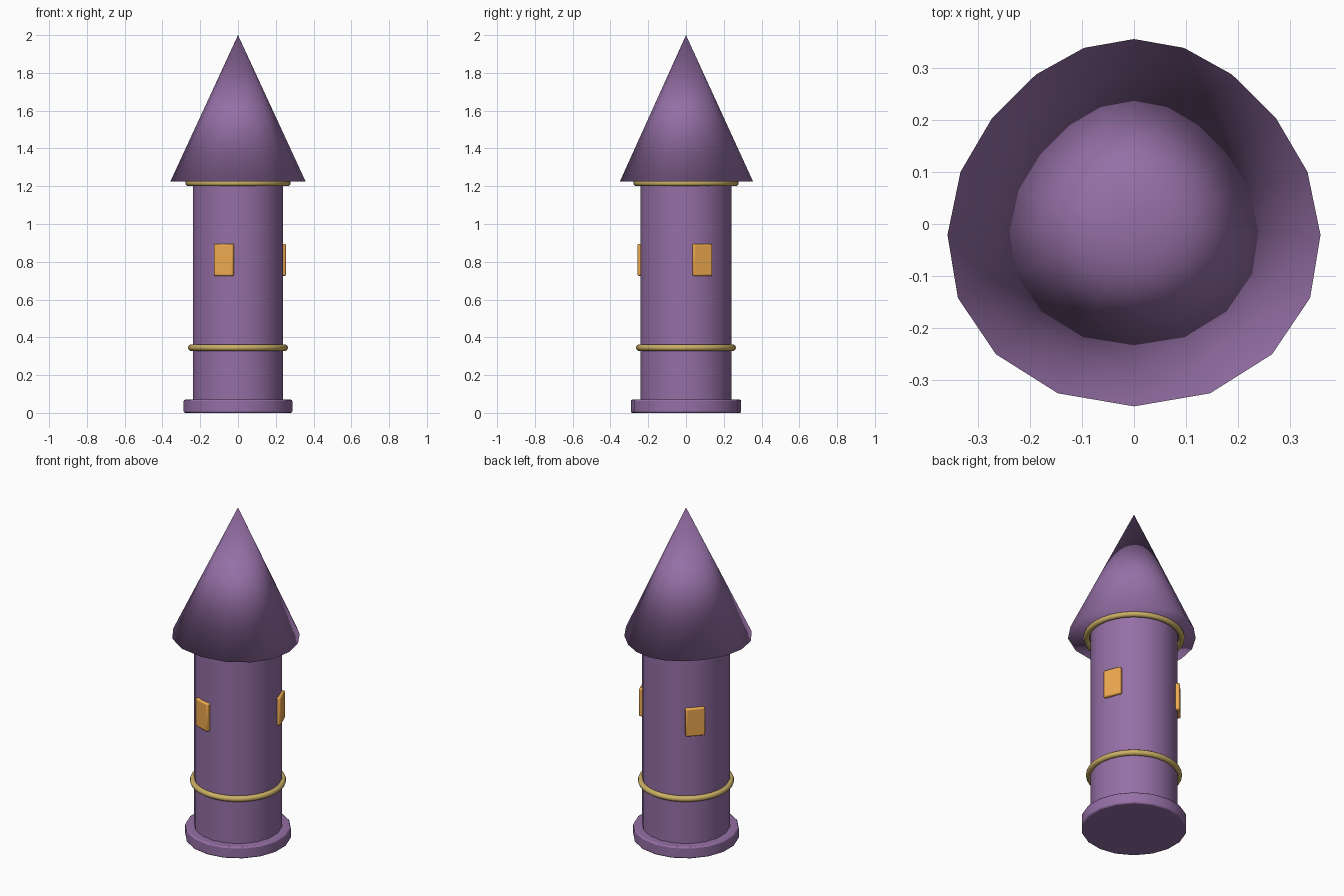
import bpy, bmesh, math

if "Cube" in bpy.data.objects:
    bpy.data.objects.remove(bpy.data.objects["Cube"])

def material(name, rgb):
    m = bpy.data.materials.new(name)
    m.diffuse_color = (*rgb, 1)
    m.use_nodes = True
    m.node_tree.nodes["Principled BSDF"].inputs["Base Color"].default_value = m.diffuse_color
    return m

PURPLE = material("purple", (0.30, 0.16, 0.38))
GOLD = material("gold", (0.60, 0.43, 0.13))
GLOW = material("window_orange", (0.85, 0.40, 0.08))

def finish(name, mat, bevel=0.0):
    ob = bpy.context.object
    ob.name = name
    ob.data.materials.append(mat)
    if bevel:
        b = ob.modifiers.new("bevel", 'BEVEL')
        b.width, b.segments = bevel, 2
        b.limit_method, b.angle_limit = 'ANGLE', math.radians(50)
    bpy.ops.object.shade_smooth_by_angle(angle=math.radians(40))
    return ob

def drum(name, radius, z0, z1, bevel=0.0):
    bpy.ops.mesh.primitive_cylinder_add(vertices=18, radius=radius, depth=z1 - z0,
                                        location=(0, 0, (z0 + z1) / 2))
    finish(name, PURPLE, bevel)

# base plinth and shaft
drum("base", 0.292, 0.0, 0.07, 0.008)
drum("shaft", 0.242, 0.06, 1.225)

# gold trim rings
for name, radius, z in (("lower_ring", 0.248, 0.345), ("upper_ring", 0.262, 1.217)):
    bpy.ops.mesh.primitive_torus_add(major_radius=radius, minor_radius=0.017,
                                     major_segments=36, minor_segments=10, location=(0, 0, z))
    finish(name, GOLD)

# windows, set tangent to the shaft
for name, deg in (("front_window", 252), ("right_window", 21), ("back_window", 137)):
    a = math.radians(deg)
    bpy.ops.mesh.primitive_cube_add(size=1, rotation=(0, 0, a),
                                    location=(0.24 * math.cos(a), 0.24 * math.sin(a), 0.81))
    bpy.context.object.scale = (0.03, 0.108, 0.17)
    bpy.ops.object.transform_apply(location=False, rotation=False, scale=True)
    finish(name, GLOW, 0.008)

# conical roof: slightly irregular 18-sided eave, mirrored in x
half = [(0.146, -0.325), (0.265, -0.25), (0.338, -0.142), (0.358, -0.021),
        (0.333, 0.10), (0.272, 0.204), (0.188, 0.287), (0.096, 0.338)]
eave = [(0, -0.35)] + half + [(0, 0.355)] + [(-x, y) for x, y in reversed(half)]
bm = bmesh.new()
rim = [bm.verts.new((x, y, 1.225)) for x, y in eave]
tip = bm.verts.new((0, 0, 2.0))
for i, v in enumerate(rim):
    bm.faces.new((v, rim[(i + 1) % len(rim)], tip))
bm.faces.new(rim[::-1])
for f in bm.faces:
    f.smooth = True
me = bpy.data.meshes.new("roof")
bm.to_mesh(me)
bm.free()
me.materials.append(PURPLE)
bpy.context.collection.objects.link(bpy.data.objects.new("roof", me))
